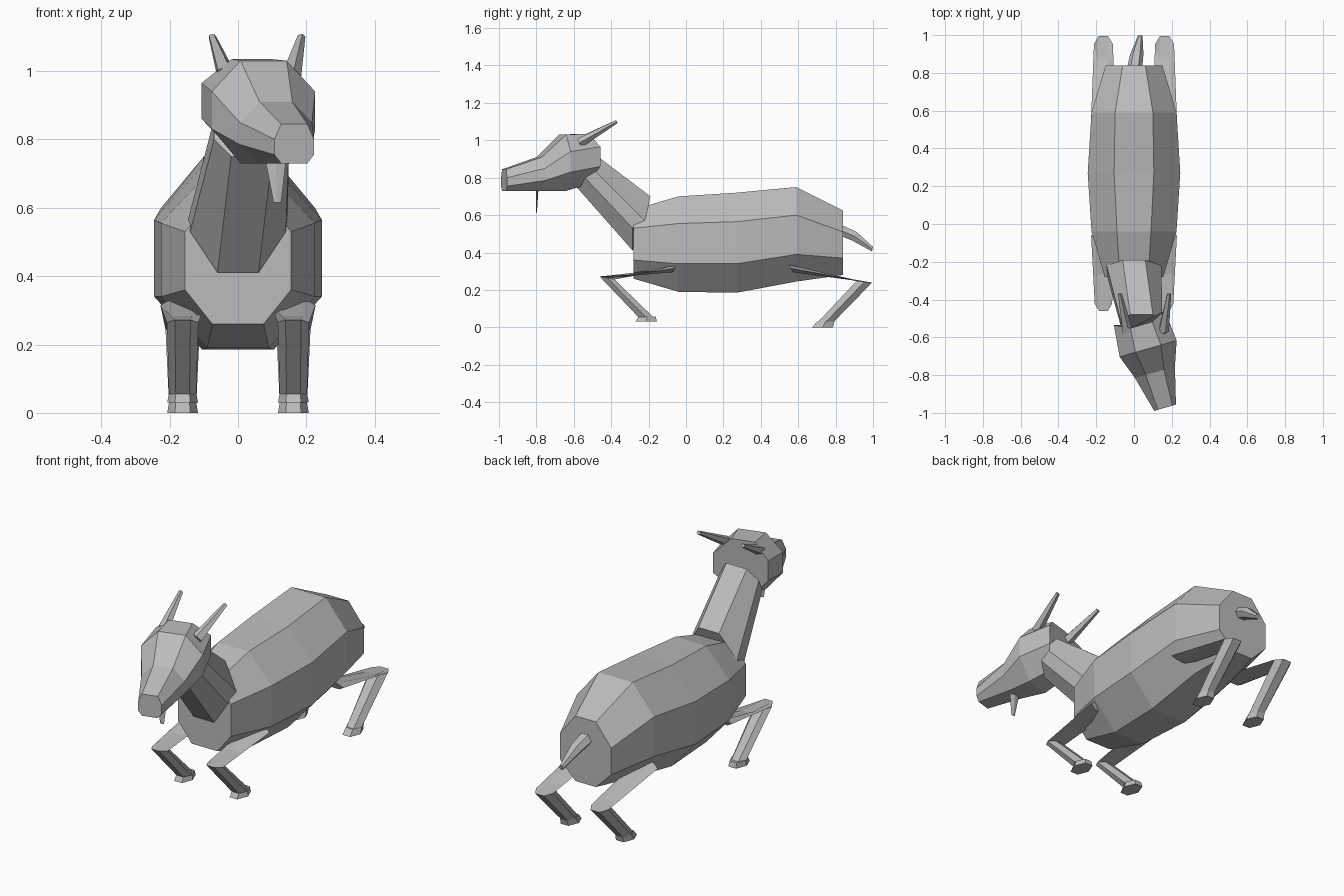
import bpy, bmesh
from math import sin, cos, pi, radians
from mathutils import Vector, Matrix

if "Cube" in bpy.data.objects:
    bpy.data.objects.remove(bpy.data.objects["Cube"], do_unlink=True)

grey = bpy.data.materials.new("plain grey")
grey.use_nodes = True
grey.diffuse_color = (0.5, 0.5, 0.5, 1)
grey.node_tree.nodes["Principled BSDF"].inputs["Base Color"].default_value = (0.5, 0.5, 0.5, 1)


def loft(name, rings):
    """Skin a list of equal rings and cap both ends."""
    bm = bmesh.new()
    loops = [[bm.verts.new(p) for p in r] for r in rings]
    n = len(rings[0])
    for a, b in zip(loops, loops[1:]):
        for i in range(n):
            j = (i + 1) % n
            bm.faces.new((a[i], a[j], b[j], b[i]))
    bm.faces.new(loops[0])
    bm.faces.new(loops[-1])
    bmesh.ops.recalc_face_normals(bm, faces=bm.faces)
    mesh = bpy.data.meshes.new(name)
    bm.to_mesh(mesh)
    bm.free()
    mesh.materials.append(grey)
    obj = bpy.data.objects.new(name, mesh)
    bpy.context.collection.objects.link(obj)
    return obj


def eight(levels, cx=0):
    """Eight sided ring from four (half width, y, z) levels, top to bottom."""
    right = [Vector((cx + w, y, z)) for w, y, z in levels]
    left = [Vector((cx - w, y, z)) for w, y, z in reversed(levels)]
    return right + left


def upright(y, inner, outer, heights):
    return eight([(w, y, z) for w, z in zip((inner, outer, outer, inner), heights)])


def polygon(centre, a, b, sides=6):
    c, a, b = Vector(centre), Vector(a), Vector(b)
    return [c + a * cos(2 * pi * i / sides) + b * sin(2 * pi * i / sides) for i in range(sides)]


# Barrel shaped body
loft("body", [
    upright(-0.28, 0.075, 0.155, (0.63, 0.53, 0.36, 0.26)),
    upright(-0.04, 0.09, 0.225, (0.70, 0.555, 0.34, 0.19)),
    upright(0.27, 0.105, 0.245, (0.72, 0.565, 0.34, 0.185)),
    upright(0.59, 0.10, 0.225, (0.75, 0.60, 0.39, 0.245)),
    upright(0.84, 0.06, 0.15, (0.625, 0.51, 0.37, 0.28)),
])

# Neck, leaning forward and to its left
loft("neck", [
    eight([(0.06, -0.19, 0.70), (0.145, -0.22, 0.57), (0.14, -0.285, 0.53), (0.06, -0.285, 0.41)]),
    eight([(0.06, -0.48, 0.92), (0.11, -0.51, 0.86), (0.11, -0.54, 0.80), (0.06, -0.585, 0.75)], 0.04),
])

# Head, turned to its left
head = loft("head", [
    eight([(0.06, 0.13, 1.035), (0.14, 0.17, 0.965), (0.14, 0.17, 0.86), (0.06, 0.11, 0.76)]),
    eight([(0.07, 0, 1.03), (0.157, 0, 0.94), (0.157, 0, 0.83), (0.07, 0, 0.73)]),
    upright(-0.13, 0.05, 0.11, (0.91, 0.85, 0.785, 0.73)),
    upright(-0.325, 0.04, 0.06, (0.845, 0.80, 0.755, 0.73)),
])
head.data.transform(Matrix.Translation((0.075, -0.66, 0)) @ Matrix.Rotation(radians(16), 4, "Z"))

# Horns and beard
for name, base, tip in (("left_horn", (0.155, -0.57, 0.985), (0.185, -0.37, 1.10)),
                        ("right_horn", (-0.035, -0.57, 0.99), (-0.075, -0.37, 1.10))):
    loft(name, [polygon(base, (0.03, 0, 0), (0, -0.012, 0.024), 5),
                polygon(tip, (0.012, 0, 0), (0, -0.004, 0.009), 5)])
loft("beard", [polygon((0.11, -0.795, 0.75), (0.032, 0, 0), (0, 0.007, 0), 4),
               polygon((0.115, -0.80, 0.615), (0.011, 0, 0), (0, 0.003, 0), 4)])

# Tail
loft("tail", [
    polygon((0, 0.80, 0.53), (0.042, 0, 0), (0, 0.015, 0.03)),
    polygon((0.015, 0.90, 0.487), (0.035, 0, 0), (0, 0.015, 0.026)),
    polygon((0.033, 0.997, 0.418), (0.012, 0, 0), (0, 0.003, 0.014)),
])

# Legs: hip, knee, ankle and hoof as (y, z, half depth, half height, half width)
front = [(-0.06, 0.315, 0.01, 0.02, 0.065), (-0.422, 0.264, 0.04, -0.008, 0.046),
         (-0.215, 0.055, 0.04, 0, 0.04)]
front_hoof = [(-0.208, 0.058, 0.046, 0, 0.04), (-0.213, 0.03, 0.058, 0, 0.045)]
rear = [(0.56, 0.315, 0.01, -0.02, 0.065), (0.953, 0.243, 0.042, -0.004, 0.05),
        (0.747, 0.028, 0.042, 0, 0.04)]
rear_hoof = [(0.747, 0.03, 0.047, 0, 0.04), (0.73, 0, 0.056, 0, 0.045)]

for side, s in (("left", 1), ("right", -1)):
    for name, path in (("front_leg", front), ("front_hoof", front_hoof),
                       ("rear_leg", rear), ("rear_hoof", rear_hoof)):
        loft(f"{side}_{name}", [
            polygon((0.162 * s, y, z), (w, 0, 0), (0, d * 1.15, h * 1.15)) for y, z, d, h, w in path])
